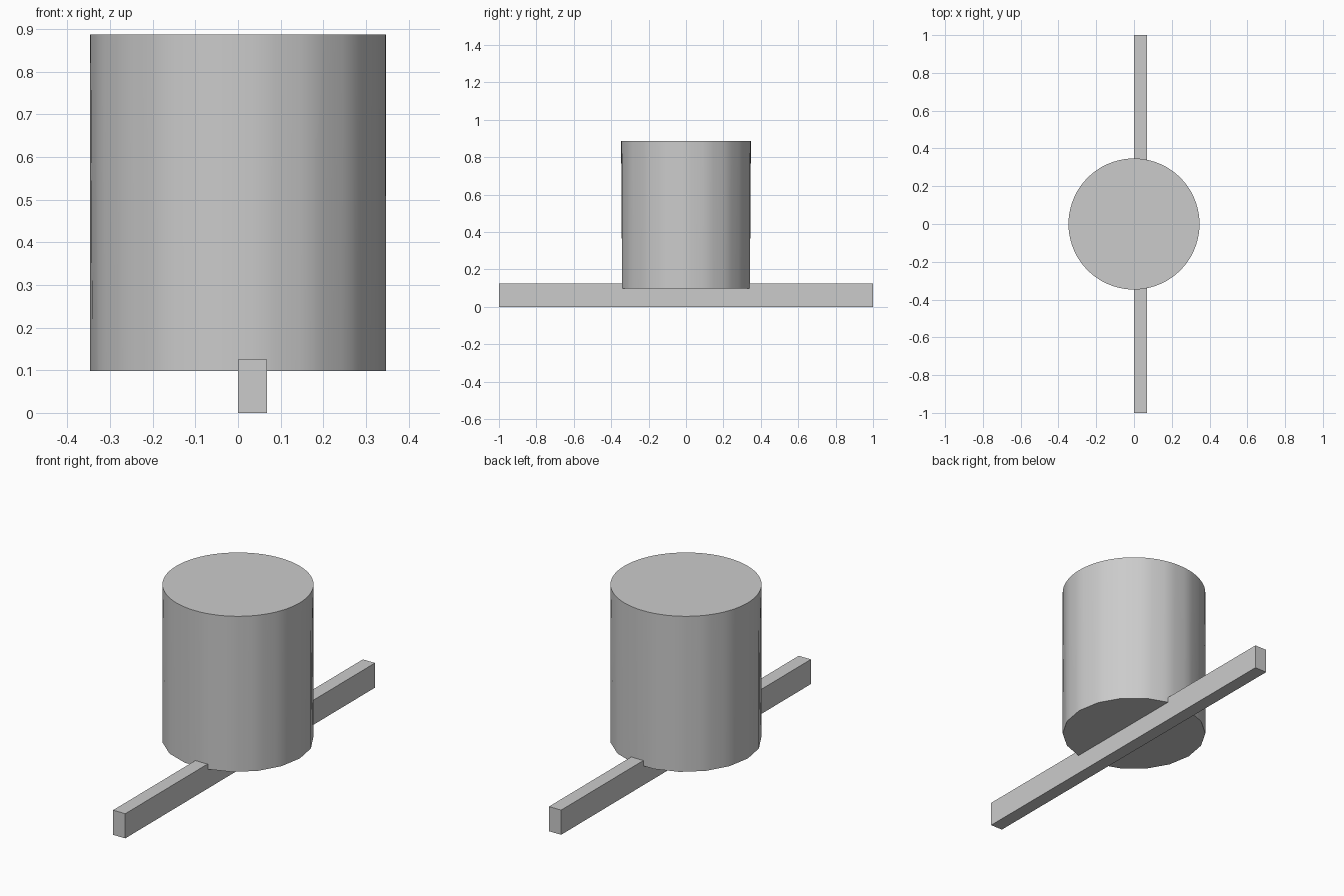
import bpy
import bmesh
from math import atan2, cos, pi, tau

cube = bpy.data.objects.get("Cube")
if cube:
    bpy.data.objects.remove(cube, do_unlink=True)

# One plain grey for everything
grey = bpy.data.materials.new("plain_grey")
grey.use_nodes = True
colour = (0.6, 0.6, 0.6, 1.0)
grey.diffuse_color = colour
grey.node_tree.nodes["Principled BSDF"].inputs["Base Color"].default_value = colour


def add_part(name, bm):
    mesh = bpy.data.meshes.new(name)
    bm.to_mesh(mesh)
    bm.free()
    mesh.materials.append(grey)
    obj = bpy.data.objects.new(name, mesh)
    bpy.context.collection.objects.link(obj)
    return obj


# Drum: round rim on top, slightly faceted rim at the bottom
RADIUS, BOTTOM, TOP, FACETS = 0.347, 0.098, 0.887, 18
bm = bmesh.new()
bmesh.ops.create_cone(bm, cap_ends=True, segments=FACETS * 4,
                      radius1=RADIUS, radius2=RADIUS, depth=TOP - BOTTOM)
step = tau / FACETS
for v in bm.verts:
    if v.co.z < 0:
        offset = atan2(v.co.y, v.co.x) % step - step / 2
        flatten = cos(pi / FACETS) / cos(offset)
        v.co.x *= flatten
        v.co.y *= flatten
    v.co.z += (TOP + BOTTOM) / 2
drum = add_part("drum", bm)

# Long bar running front to back under the drum
WIDTH, LENGTH, HEIGHT = 0.068, 2.0, 0.125
bm = bmesh.new()
bmesh.ops.create_cube(bm, size=1)
bmesh.ops.scale(bm, vec=(WIDTH, LENGTH, HEIGHT), verts=bm.verts)
bmesh.ops.translate(bm, vec=(WIDTH / 2, 0, HEIGHT / 2), verts=bm.verts)
add_part("base_bar", bm)

# Smooth wall, sharp rims
bpy.ops.object.select_all(action="DESELECT")
drum.select_set(True)
bpy.context.view_layer.objects.active = drum
bpy.ops.object.shade_smooth_by_angle(angle=pi / 6)
